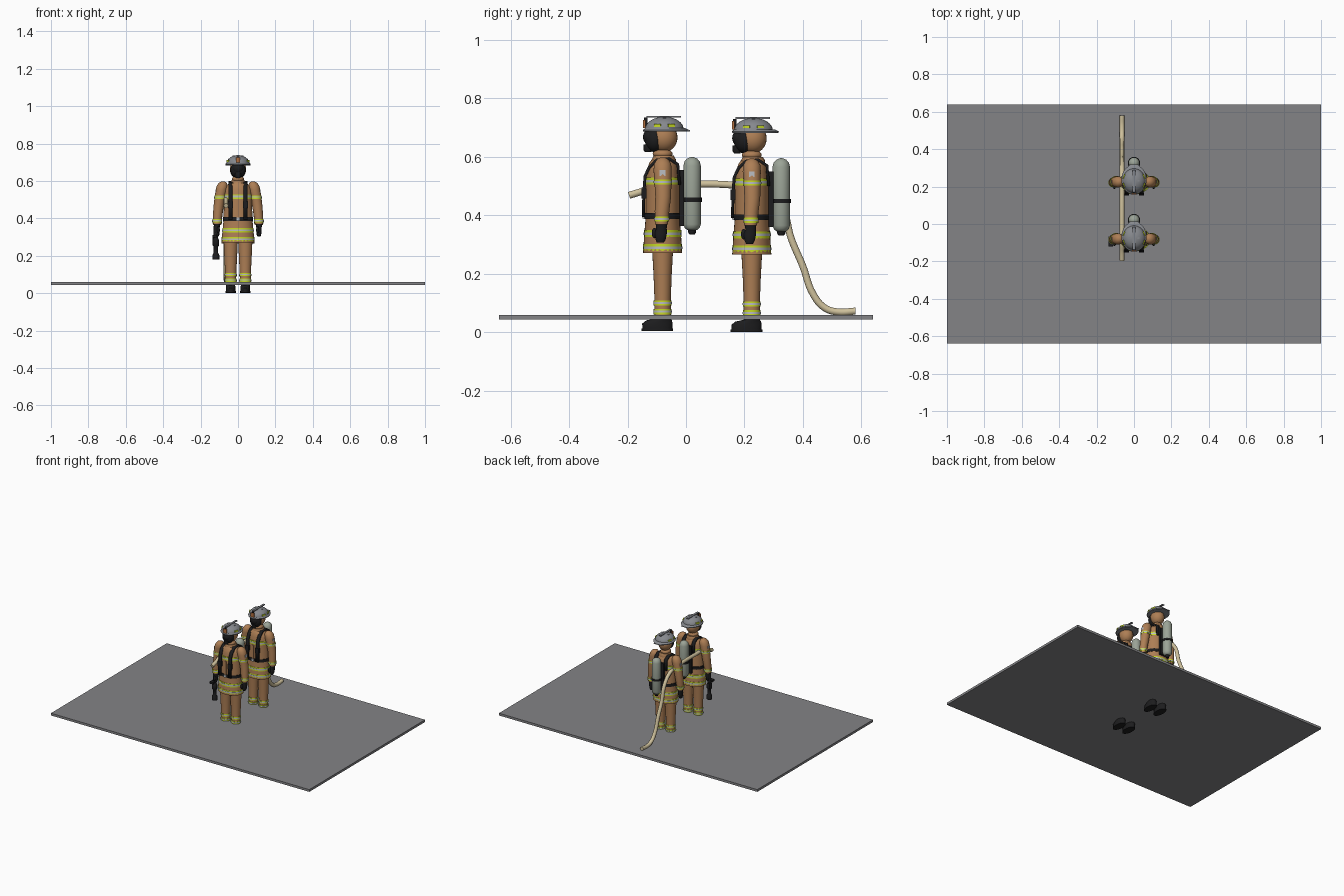
import bpy, bmesh, math
from mathutils import Vector

cube = bpy.data.objects.get("Cube")
if cube:
    bpy.data.objects.remove(cube)


def material(name, rgb):
    m = bpy.data.materials.new(name)
    m.use_nodes = True
    colour = (*rgb, 1)
    m.diffuse_color = colour
    m.node_tree.nodes["Principled BSDF"].inputs["Base Color"].default_value = colour
    return m


TAN = material("tan cloth", (.42, .21, .09))
YELLOW = material("lime stripe", (.58, .72, .02))
SILVER = material("silver tape", (.5, .52, .55))
BLACK = material("black rubber", (.012, .012, .013))
HELMET = material("helmet grey", (.24, .25, .27))
TANK = material("tank grey green", (.33, .37, .31))
HOSE = material("cream canvas", (.62, .53, .33))
SHIELD = material("orange badge", (.45, .16, .05))
GROUND = material("slab grey", (.23, .23, .24))

origin = Vector((0, 0, 0))
prefix = ""


def finish(name, bm, mat, smooth=True):
    bmesh.ops.recalc_face_normals(bm, faces=bm.faces)
    mesh = bpy.data.meshes.new(prefix + name)
    bm.to_mesh(mesh)
    bm.free()
    mesh.materials.append(mat)
    ob = bpy.data.objects.new(prefix + name, mesh)
    ob.location = origin
    bpy.context.collection.objects.link(ob)
    if smooth:
        bpy.ops.object.select_all(action='DESELECT')
        ob.select_set(True)
        bpy.context.view_layer.objects.active = ob
        bpy.ops.object.shade_smooth_by_angle(angle=math.radians(40))
    return ob


def loft(name, mat, rings, n=24):
    """Skin level oval rings given as (x, y, z, x radius, y radius)."""
    bm = bmesh.new()
    loops = []
    for x, y, z, rx, ry in rings:
        turn = [2 * math.pi * i / n for i in range(n)]
        loops.append([bm.verts.new((x + rx * math.cos(a), y + ry * math.sin(a), z)) for a in turn])
    for low, high in zip(loops, loops[1:]):
        for i in range(n):
            j = (i + 1) % n
            bm.faces.new((low[i], low[j], high[j], high[i]))
    bm.faces.new(loops[0])
    bm.faces.new(loops[-1])
    return finish(name, bm, mat)


def ball(name, mat, centre, radii):
    bm = bmesh.new()
    bmesh.ops.create_uvsphere(bm, u_segments=24, v_segments=14, radius=1)
    bmesh.ops.scale(bm, vec=radii, verts=bm.verts)
    bmesh.ops.translate(bm, vec=centre, verts=bm.verts)
    return finish(name, bm, mat)


def box(name, mat, centre, size):
    bm = bmesh.new()
    bmesh.ops.create_cube(bm, size=1)
    bmesh.ops.scale(bm, vec=size, verts=bm.verts)
    bmesh.ops.translate(bm, vec=centre, verts=bm.verts)
    return finish(name, bm, mat, False)


def band(name, x, y, z, rx, ry, height=.024):
    """Lime band with a silver line around its middle."""
    for part, mat, h, grow in (("lime", YELLOW, height, 0), ("silver", SILVER, height * .36, .0012)):
        loft(f"{name}_{part}", mat, [(x, y, z + s * h / 2, rx + grow, ry + grow) for s in (-1, 1)])


def strap(name, x, width, path):
    """Webbing that follows a side profile of (y, z) points."""
    bm = bmesh.new()
    rows = [[bm.verts.new((x + s * width / 2, y, z)) for s in (-1, 1)] for y, z in path]
    for a, b in zip(rows, rows[1:]):
        bm.faces.new((a[0], a[1], b[1], b[0]))
    ob = finish(name, bm, BLACK)
    mod = ob.modifiers.new("thickness", 'SOLIDIFY')
    mod.thickness, mod.offset = .01, 0


def limb(side, tag):
    # Boot and sole
    x = side * .039
    loft(tag + "boot_sole", BLACK, [(x, -.018, z, .027, .054) for z in (0, .009)])
    loft(tag + "boot", BLACK, [(x, -.018, .009, .025, .051), (x, -.018, .025, .026, .052),
                               (x, -.012, .036, .024, .044), (x, 0, .042, .024, .028),
                               (x, 0, .06, .024, .026)])
    # Trouser leg with ankle bands
    loft(tag + "trouser_leg", TAN, [(x, 0, .047, .029, .028), (x, 0, .11, .03, .028),
                                    (x, 0, .19, .034, .031), (x, 0, .28, .038, .036)])
    for i, z in enumerate((.066, .096)):
        band(f"{tag}ankle_band_{i}", x, 0, z, .0315, .0305, .018)
    # Sleeve with two bands
    loft(tag + "sleeve", TAN, [(side * ax, ay, z, r, r) for ax, ay, z, r in (
        (.112, -.004, .365, .022), (.109, -.002, .41, .025), (.104, .002, .46, .027),
        (.096, .001, .51, .029), (.088, 0, .55, .031), (.084, 0, .572, .029),
        (.081, 0, .587, .02), (.08, 0, .594, .007))])
    band(tag + "upper_arm_band", side * .096, .001, .51, .0305, .0305, .018)
    band(tag + "cuff_band", side * .111, -.003, .383, .0255, .0255, .018)
    box(tag + "sleeve_patch", SILVER, (side * .117, 0, .54), (.008, .02, .02))
    # Glove
    loft(tag + "glove", BLACK, [(side * .112, y, z, rx, ry) for y, z, rx, ry in (
        (-.008, .302, .008, .012), (-.007, .312, .012, .017), (-.006, .335, .014, .021),
        (-.004, .35, .014, .018), (-.004, .37, .018, .019))], 16)
    ball(tag + "thumb", BLACK, (side * .105, -.028, .335), (.008, .009, .018))
    # Harness strap over the shoulder
    strap(tag + "shoulder_strap", side * .039, .021, (
        (.058, .5), (.052, .57), (.022, .59), (-.02, .585), (-.046, .56), (-.06, .53),
        (-.064, .48), (-.066, .39)))
    box(tag + "strap_buckle", BLACK, (side * .039, -.064, .47), (.027, .016, .035))


def firefighter():
    # Jacket
    loft("jacket", TAN, [(0, 0, z, rx, ry) for z, rx, ry in (
        (.266, .088, .067), (.33, .083, .063), (.39, .077, .058), (.5, .075, .058),
        (.55, .072, .053), (.575, .06, .046), (.588, .032, .036))], 32)
    for name, z, rx, ry in (("hem_band", .285, .0875, .0665), ("hip_band", .333, .084, .064),
                            ("chest_band", .513, .076, .059)):
        band(name, 0, 0, z, rx, ry)
    loft("waist_belt", BLACK, [(0, 0, z, .08, .062) for z in (.383, .403)], 32)
    box("belt_buckle", SILVER, (0, -.064, .393), (.018, .008, .016))
    box("jacket_placket", TAN, (0, -.058, .445), (.014, .008, .1))
    # Neck, collar and hooded head
    loft("collar", TAN, [(0, .004, z, r, r) for z, r in ((.57, .04), (.586, .042), (.6, .034))])
    ball("neck_roll", TAN, (0, 0, .606), (.033, .034, .018))
    ball("hood", TAN, (0, .004, .662), (.043, .047, .05))
    # Face mask and breathing valve
    ball("face_mask", BLACK, (0, -.027, .656), (.04, .034, .044))
    ball("mask_visor", BLACK, (0, -.043, .664), (.03, .024, .028))
    loft("breathing_valve", BLACK, [(0, -.05, z, r, r) for z, r in ((.612, .011), (.62, .016), (.638, .016))], 16)
    # Helmet
    loft("helmet_brim", HELMET, [(0, .012, .682, .066, .078), (0, .012, .687, .067, .08),
                                 (0, .009, .694, .06, .069)], 32)
    loft("helmet_dome", HELMET, [(0, .006, .69 + .043 * math.sin(t), .061 * math.cos(t), .066 * math.cos(t))
                                 for t in (i * math.pi / 17 for i in range(9))], 32)
    box("rear_brim", HELMET, (0, .08, .685), (.055, .028, .004))
    for i in range(8):
        a = math.tau * (i + .5) / 8
        if abs(math.cos(a)) > .5:
            patch = box(f"helmet_tape_{i}", YELLOW, (0, 0, 0), (.006, .024, .009))
            patch.location = origin + Vector((.058 * math.cos(a), .006 + .062 * math.sin(a), .703))
            patch.rotation_euler.z = math.atan2(math.sin(a) / .062, math.cos(a) / .058)
    box("helmet_comb", HELMET, (0, .004, .733), (.014, .118, .006))
    box("side_comb", HELMET, (0, .006, .727), (.06, .01, .008))
    box("helmet_badge", SHIELD, (0, -.063, .708), (.024, .008, .028))
    box("badge_bracket", BLACK, (0, -.058, .712), (.008, .012, .036))
    # Air tank on its carrier
    box("tank_carrier", BLACK, (0, .066, .455), (.068, .016, .19))
    loft("air_tank", TANK, [(0, .101, z, r, r) for z, r in (
        (.345, .016), (.352, .025), (.365, .03), (.565, .03), (.58, .026), (.59, .017), (.595, .005))])
    loft("tank_strap", BLACK, [(0, .1, z, .033, .034) for z in (.442, .456)])
    loft("tank_valve", BLACK, [(0, .101, z, r, r) for z, r in ((.33, .009), (.338, .014), (.347, .014))], 16)
    for side, tag in ((1, "left_"), (-1, "right_")):
        limb(side, tag)


# Two figures in line
for prefix, origin in (("lead_", Vector((0, -.08, .004))), ("rear_", Vector((0, .225, 0)))):
    firefighter()

# Nozzle in the lead figure's right hand
prefix, origin = "", Vector((-.118, -.09, 0))
loft("nozzle", BLACK, [(0, 0, z, r, r) for z, r in (
    (.18, .018), (.205, .018), (.215, .012), (.25, .012), (.256, .017), (.285, .017),
    (.292, .012), (.36, .012))], 16)
box("nozzle_grip", BLACK, (-.006, -.012, .305), (.025, .035, .014))
box("nozzle_lever", BLACK, (-.01, .012, .28), (.014, .02, .04))

# Hose
prefix, origin = "", Vector((0, 0, 0))
data = bpy.data.curves.new("hose", 'CURVE')
data.dimensions = '3D'
data.bevel_depth = .0125
data.bevel_resolution = 3
data.resolution_u = 6
data.use_fill_caps = True
path = ((-.195, .468), (-.15, .482), (-.1, .502), (0, .506), (.15, .504), (.26, .49), (.33, .42),
        (.36, .32), (.4, .225), (.435, .13), (.475, .083), (.52, .069), (.58, .072))
line = data.splines.new('BEZIER')
line.bezier_points.add(len(path) - 1)
for point, (y, z) in zip(line.bezier_points, path):
    point.co = (-.064, y, z)
    point.handle_left_type = point.handle_right_type = 'AUTO'
data.materials.append(HOSE)
bpy.context.collection.objects.link(bpy.data.objects.new("hose", data))

# Ground slab
box("ground_slab", GROUND, (0, 0, .051), (2, 1.28, .016))
